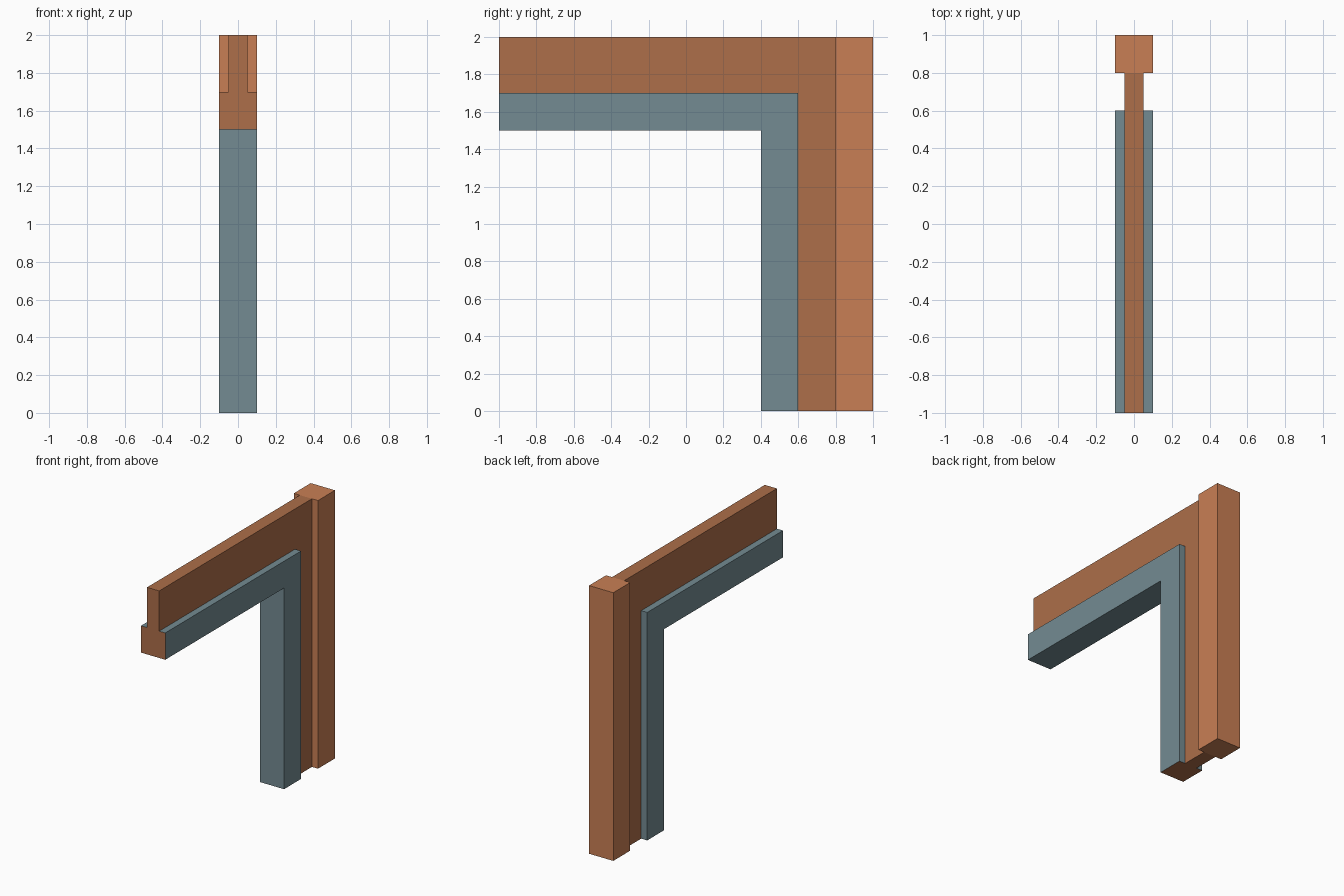
import bpy
import bmesh

if "Cube" in bpy.data.objects:
    bpy.data.objects.remove(bpy.data.objects["Cube"])


def material(name, rgb):
    m = bpy.data.materials.new(name)
    m.diffuse_color = (*rgb, 1.0)
    m.use_nodes = True
    m.node_tree.nodes["Principled BSDF"].inputs["Base Color"].default_value = m.diffuse_color
    return m


orange = material("light_orange", (0.584, 0.212, 0.089))
brown = material("brown", (0.418, 0.156, 0.067))
grey = material("blue_grey", (0.174, 0.258, 0.287))


def extruded(name, profile, half_width, mats):
    """Extrude a (y, z) side profile symmetrically across x."""
    bm = bmesh.new()
    face = bm.faces.new([bm.verts.new((-half_width, y, z)) for y, z in profile])
    out = bmesh.ops.extrude_face_region(bm, geom=[face])
    moved = [v for v in out["geom"] if isinstance(v, bmesh.types.BMVert)]
    bmesh.ops.translate(bm, verts=moved, vec=(2 * half_width, 0, 0))
    bmesh.ops.recalc_face_normals(bm, faces=bm.faces[:])
    # Cut ends (y = -1 and z = 0) take the last material
    for f in bm.faces:
        c = f.calc_center_median()
        if c.y < -0.999 or c.z < 0.001:
            f.material_index = len(mats) - 1
    mesh = bpy.data.meshes.new(name)
    bm.to_mesh(mesh)
    bm.free()
    for m in mats:
        mesh.materials.append(m)
    obj = bpy.data.objects.new(name, mesh)
    bpy.context.collection.objects.link(obj)
    return obj


def corner(y_in, y_out, z_in, z_out):
    """L-shaped profile: a beam from y = -1 turning down into a leg."""
    return [(-1, z_in), (y_in, z_in), (y_in, 0),
            (y_out, 0), (y_out, z_out), (-1, z_out)]


# Wide grey frame lining the opening, with brown cut ends
extruded("inner_frame", corner(0.4, 0.6, 1.5, 1.7), 0.1, [grey, brown])

# Thin wall following the frame
extruded("thin_wall", corner(0.6, 0.8, 1.7, 2.0), 0.05, [brown])

# Full-height post at the back
extruded("back_post", [(0.8, 0), (1, 0), (1, 2), (0.8, 2)], 0.1, [orange])
